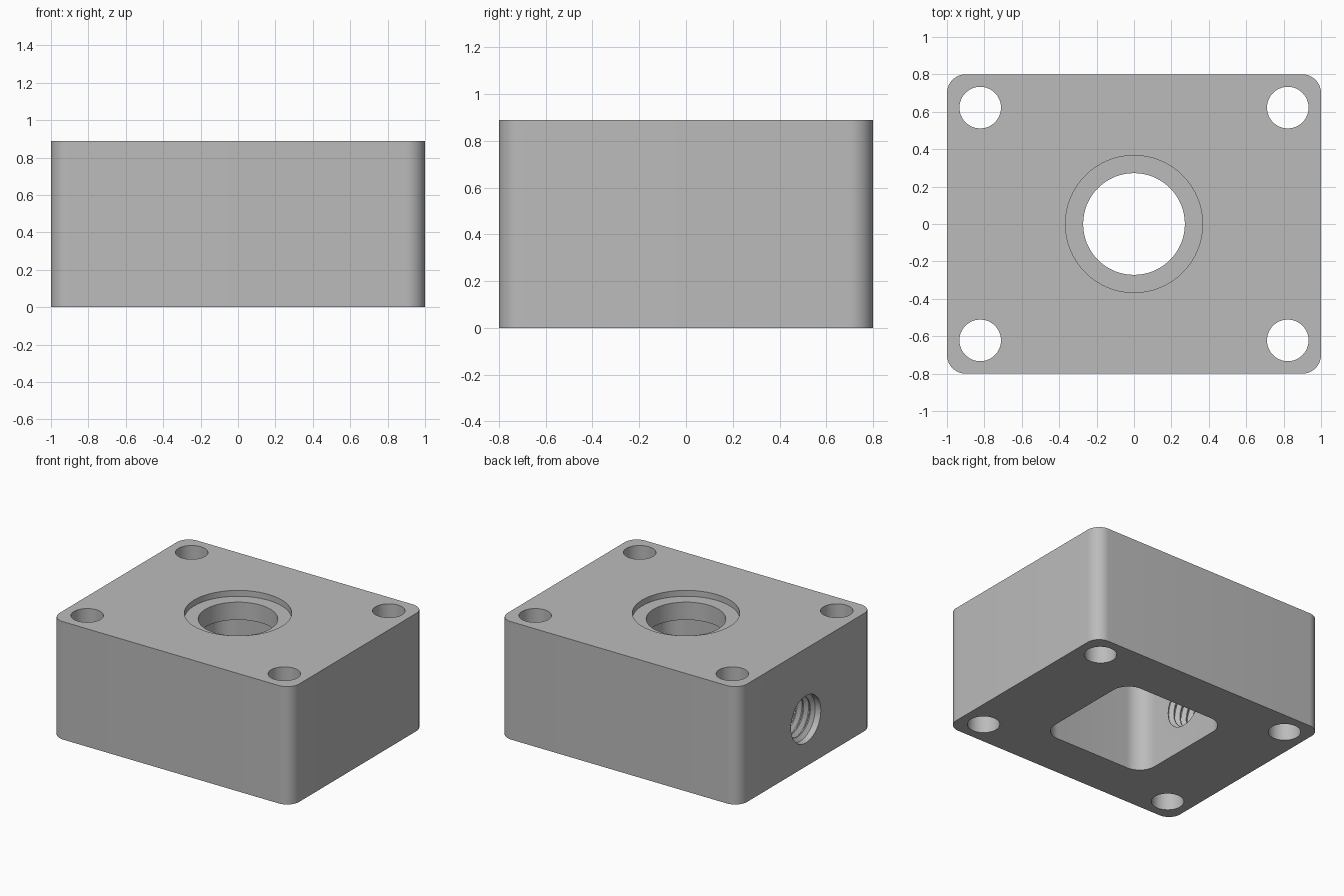
import bpy, bmesh, math
from mathutils import Matrix

MM = 2 / 45                      # the block is laid out on a 45 x 36 x 20 grid
HEIGHT = 20 * MM
SEG = 64

if "Cube" in bpy.data.objects:
    bpy.data.objects.remove(bpy.data.objects["Cube"], do_unlink=True)

grey = bpy.data.materials.new("plain grey")
grey.use_nodes = True
grey.diffuse_color = (0.5, 0.5, 0.5, 1)
grey.node_tree.nodes["Principled BSDF"].inputs["Base Color"].default_value = (0.5, 0.5, 0.5, 1)


def to_object(name, bm):
    bmesh.ops.recalc_face_normals(bm, faces=bm.faces)
    mesh = bpy.data.meshes.new(name)
    bm.to_mesh(mesh)
    bm.free()
    mesh.materials.append(grey)
    obj = bpy.data.objects.new(name, mesh)
    bpy.context.collection.objects.link(obj)
    return obj


def rounded_box(name, width, depth, z0, z1, radius):
    """Upright block with rounded vertical edges."""
    bm = bmesh.new()
    bmesh.ops.create_cube(bm, size=1)
    bm.transform(Matrix.Translation((0, 0, (z0 + z1) / 2))
                 @ Matrix.Diagonal((width, depth, z1 - z0, 1)))
    upright = [e for e in bm.edges
               if abs(e.verts[0].co.z - e.verts[1].co.z) > 0.01]
    bmesh.ops.bevel(bm, geom=upright, offset=radius, segments=12,
                    profile=0.5, affect='EDGES')
    return to_object(name, bm)


def lathe(name, profile, matrix=Matrix()):
    """Closed solid turned about z from (radius, height) points."""
    bm = bmesh.new()
    rings = []
    for r, z in profile:
        rings.append([bm.verts.new((r * math.cos(a), r * math.sin(a), z))
                      for a in (math.tau * i / SEG for i in range(SEG))])
    for low, high in zip(rings, rings[1:]):
        for i in range(SEG):
            j = (i + 1) % SEG
            bm.faces.new((low[i], low[j], high[j], high[i]))
    bm.faces.new(rings[0])
    bm.faces.new(rings[-1])
    bm.transform(matrix)
    return to_object(name, bm)


# Body
body = rounded_box("housing_block", 45 * MM, 36 * MM, 0, HEIGHT, 2.25 * MM)

# Square pocket from below
cutters = [rounded_box("pocket_cutter", 20 * MM, 20 * MM, -0.1, 16 * MM, 3 * MM)]

# Centre bore with a shallow counterbore on top
bore, recess, ledge = 6.12 * MM, 8.25 * MM, 19 * MM
cutters.append(lathe("bore_cutter", [(bore, 12 * MM), (bore, ledge),
                                     (recess, ledge), (recess, HEIGHT + 0.1)]))

# Four corner bolt holes
for sx in (-1, 1):
    for sy in (-1, 1):
        place = Matrix.Translation((sx * 18.5 * MM, sy * 14 * MM, 0))
        cutters.append(lathe("bolt_hole_cutter", [(2.5 * MM, -0.1), (2.5 * MM, HEIGHT + 0.1)], place))

# Threaded side port running into the pocket
pitch, root, crest = 1.25 * MM, 4 * MM, 3.35 * MM
start = 8.3 * MM
thread = []
for i in range(11):
    z = start + i * pitch
    thread += [(crest, z), (crest, z + 0.15 * pitch),
               (root, z + 0.52 * pitch), (root, z + 0.63 * pitch)]
thread += [(root, 22.7 * MM), (root, 24 * MM)]
side = Matrix.Translation((0, 0, 8 * MM)) @ Matrix.Rotation(-math.pi / 2, 4, 'Y')
cutters.append(lathe("thread_cutter", thread, side))

# Cut everything, then drop the cutters
bpy.ops.object.select_all(action='DESELECT')
body.select_set(True)
bpy.context.view_layer.objects.active = body
for cutter in cutters:
    cutter.hide_render = True
    mod = body.modifiers.new("cut", 'BOOLEAN')
    mod.operation = 'DIFFERENCE'
    mod.solver = 'EXACT'
    mod.object = cutter
    bpy.ops.object.modifier_apply(modifier=mod.name)
    bpy.data.objects.remove(cutter, do_unlink=True)

bpy.ops.object.shade_smooth_by_angle(angle=math.radians(25))
